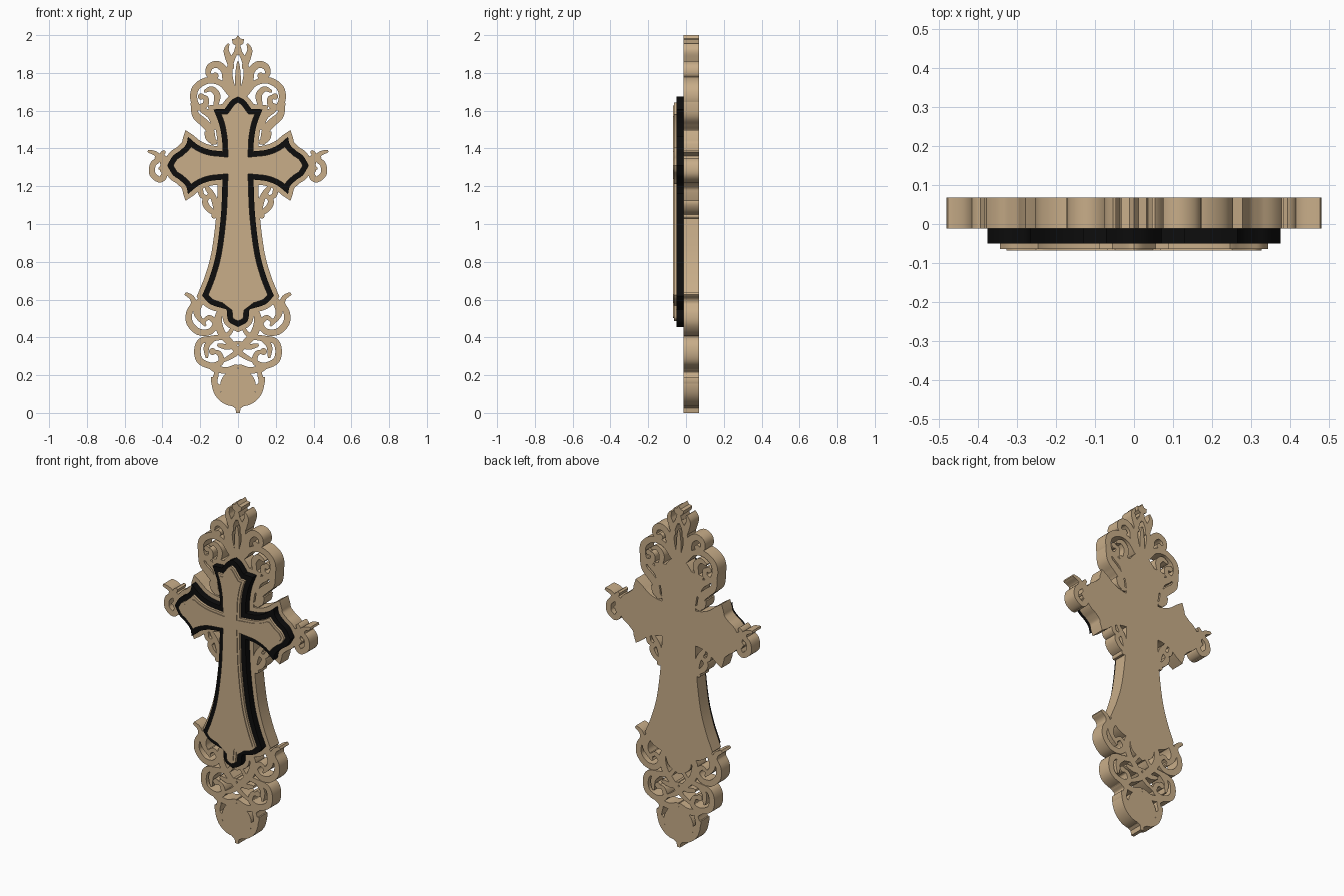
import bpy, bmesh, math
from mathutils import Vector as V
from mathutils.geometry import intersect_point_line

BACK, FACE = 0.068, -0.012


def material(name, rgb):
    m = bpy.data.materials.new(name)
    m.diffuse_color = (*rgb, 1)
    return m


TAN = material("wood", (0.58, 0.42, 0.25))
BLACK = material("black", (0.004, 0.004, 0.004))


def spline(pts, n=6):
    """Catmull-Rom samples through the points."""
    p = [V(q) for q in pts]
    p = [2 * p[0] - p[1]] + p + [2 * p[-1] - p[-2]]
    out = []
    for a, b, c, d in zip(p, p[1:], p[2:], p[3:]):
        for i in range(n):
            t = i / n
            out.append(0.5 * (2 * b + (c - a) * t + (2 * a - 5 * b + 4 * c - d) * t * t
                              + (3 * b - a - 3 * c + d) * t ** 3))
    return out + [p[-2]]


def prism(bm, outline, y0, y1):
    f = [bm.verts.new((p[0], y0, p[1])) for p in outline]
    b = [bm.verts.new((p[0], y1, p[1])) for p in outline]
    bm.faces.new(f)
    bm.faces.new(b[::-1])
    for i in range(len(f)):
        j = (i + 1) % len(f)
        bm.faces.new((f[j], f[i], b[i], b[j]))


def ribbon(bm, pts, w0, w1, bulb=0):
    """Scroll of swelling width, with an optional round end."""
    path = spline(pts)
    n = len(path) - 1
    rows = []
    for i, p in enumerate(path):
        d = (path[min(i + 1, n)] - path[max(i - 1, 0)]).normalized()
        t = i / n
        w = (w0 + (w1 - w0) * t) * (0.4 + 0.6 * math.sqrt(max(0, math.sin(math.pi * t)))) / 2
        s = V((-d.y, d.x)) * w
        a, b = p + s, p - s
        rows.append([bm.verts.new((q.x, y, q.y)) for q, y in
                     ((a, FACE), (b, FACE), (b, BACK), (a, BACK))])
    for r, s in zip(rows, rows[1:]):
        for k in range(4):
            m = (k + 1) % 4
            bm.faces.new((r[k], r[m], s[m], s[k]))
    bm.faces.new(rows[0][::-1])
    bm.faces.new(rows[-1])
    if bulb:
        disc(bm, path[-1], bulb, 16)


def disc(bm, c, r, n=40):
    prism(bm, [(c[0] + r * math.cos(2 * math.pi * i / n),
                c[1] + r * math.sin(2 * math.pi * i / n)) for i in range(n)], FACE, BACK)


def finish(bm, name, mat, mirror=False):
    bmesh.ops.recalc_face_normals(bm, faces=bm.faces)
    me = bpy.data.meshes.new(name)
    bm.to_mesh(me)
    bm.free()
    ob = bpy.data.objects.new(name, me)
    bpy.context.collection.objects.link(ob)
    me.materials.append(mat)
    if mirror:
        ob.modifiers.new("mirror", 'MIRROR')
    bpy.ops.object.select_all(action='DESELECT')
    ob.select_set(True)
    bpy.context.view_layer.objects.active = ob
    bpy.ops.object.shade_smooth_by_angle(angle=math.radians(30))
    return ob


def offset(poly, d):
    """Mitred outline offset; points that fold back are dropped."""
    n, out = len(poly), []
    for i, p in enumerate(poly):
        a, b = (p - poly[i - 1]).normalized(), (poly[(i + 1) % n] - p).normalized()
        na, nb = V((-a.y, a.x)), V((-b.y, b.x))
        m = (na + nb).normalized()
        k = 1 / max(0.2, m.dot(na))
        q = p + m * d * (min(k, 1.5) if d > 0 else k)
        near = 9
        for j in range(n):
            s, e = poly[j - 1], poly[j]
            h, t = intersect_point_line(q, s, e)
            h = s.lerp(e, min(1, max(0, t)))
            near = min(near, (q.to_2d() - h.to_2d()).length)
        if near > abs(d) * 0.97:
            out.append(q)
    return out


# Flared cross outline: right half from the top, smooth runs between corners
arm = [[(0.082, 1.385), (0.15, 1.393), (0.21, 1.417), (0.265, 1.462)],
       [(0.265, 1.462), (0.275, 1.42), (0.31, 1.385)],
       [(0.31, 1.385), (0.345, 1.36), (0.375, 1.31)]]
runs = [[(0, 1.675), (0.035, 1.655), (0.07, 1.61)],
        [(0.07, 1.61), (0.13, 1.607)],
        [(0.13, 1.607), (0.1, 1.53), (0.085, 1.45), (0.082, 1.385)]] + arm
runs += [[(x, 2.62 - z) for x, z in r[::-1]] for r in arm[::-1]]
runs += [[(0.082, 1.235), (0.09, 1.05), (0.115, 0.85), (0.15, 0.72), (0.19, 0.62)],
         [(0.19, 0.62), (0.145, 0.575), (0.06, 0.548)],
         [(0.06, 0.548), (0.05, 0.485), (0, 0.455)]]
half = [p for r in runs for p in spline(r, 4)[:-1]] + [V((0, 0.455))]
cross = half + [V((-p.x, p.y)) for p in half[-2:0:-1]]

# Stacked cross layers, back to front
for name, d, y0, y1, mat in (("back_cross", 0.025, FACE, BACK, TAN),
                             ("black_cross", 0, -0.05, 0.06, BLACK),
                             ("front_cross", -0.028, -0.064, -0.045, TAN),
                             ("front_panel", -0.042, -0.068, -0.06, TAN)):
    bm = bmesh.new()
    prism(bm, offset(cross, d) if d else cross, y0, y1)
    finish(bm, name, mat)

# Scrolls of the right side: points, start width, end width, end bulb radius
top = [([(0, 1.93), (0.035, 1.86), (0.045, 1.79), (0.03, 1.72), (0.01, 1.66)], .03, .035, 0),
       ([(0, 1.86), (0, 1.78), (0, 1.66)], .02, .04, 0),
       ([(0.03, 1.82), (0.05, 1.88), (0.062, 1.92), (0.05, 1.955)], .045, .02, 0),
       ([(0.02, 1.68), (0.06, 1.74), (0.07, 1.81), (0.11, 1.845), (0.15, 1.83),
         (0.155, 1.79), (0.12, 1.785)], .045, .03, .017),
       ([(0.04, 1.68), (0.09, 1.745), (0.16, 1.76), (0.22, 1.725), (0.235, 1.67),
         (0.215, 1.62), (0.175, 1.63), (0.17, 1.665), (0.195, 1.675)], .04, .035, .017),
       ([(0.12, 1.62), (0.11, 1.68), (0.14, 1.715), (0.18, 1.7)], .04, .025, 0),
       ([(0.24, 1.66), (0.225, 1.58), (0.185, 1.54), (0.15, 1.5), (0.13, 1.42)], .04, .05, 0),
       ([(0.2, 1.61), (0.14, 1.57), (0.12, 1.5)], .04, .04, 0),
       ([(0.11, 1.43), (0.155, 1.45), (0.175, 1.49)], .04, .015, 0)]
side = [([(0.478, 1.387), (0.435, 1.372), (0.42, 1.345), (0.45, 1.315), (0.453, 1.265),
          (0.415, 1.235), (0.388, 1.255), (0.4, 1.285)], .03, .035, .014),
        ([(0.36, 1.32), (0.395, 1.345), (0.44, 1.355)], .04, .04, 0),
        ([(0.388, 1.388), (0.405, 1.36), (0.4, 1.31), (0.42, 1.29)], .03, .02, 0),
        ([(0.36, 1.3), (0.39, 1.26), (0.42, 1.222)], .04, .025, 0)]
under = [([(0.1, 0.98), (0.115, 1.07), (0.13, 1.14), (0.17, 1.2)], .02, .04, 0),
         ([(0.11, 1.05), (0.155, 1.08), (0.175, 1.12), (0.15, 1.15)], .035, .03, .014),
         ([(0.14, 1.14), (0.19, 1.15), (0.2, 1.2)], .02, .035, 0),
         ([(0.105, 1.08), (0.125, 1.05), (0.13, 1.03)], .03, .025, 0)]
base = [([(0.28, 0.633), (0.245, 0.61), (0.235, 0.575), (0.258, 0.53), (0.255, 0.475),
          (0.21, 0.43), (0.15, 0.43), (0.12, 0.47), (0.15, 0.505), (0.185, 0.485)],
         .035, .035, .016),
        ([(0.17, 0.62), (0.21, 0.575), (0.215, 0.52), (0.17, 0.46)], .055, .025, 0),
        ([(0.08, 0.56), (0.105, 0.5), (0.09, 0.43), (0.04, 0.37), (-0.02, 0.31),
          (-0.09, 0.27)], .05, .03, 0),
        ([(0.02, 0.46), (0.06, 0.41), (0.13, 0.395), (0.195, 0.38), (0.215, 0.33),
          (0.2, 0.275), (0.14, 0.25), (0.09, 0.27), (0.1, 0.315), (0.135, 0.325)],
         .035, .035, .018),
        ([(0.12, 0.4), (0.165, 0.355), (0.165, 0.29)], .035, .025, 0),
        ([(0, 0.25), (0.06, 0.225), (0.13, 0.24), (0.19, 0.27)], .04, .03, 0),
        ([(0, 0.375), (0.05, 0.35), (0.11, 0.36)], .03, .03, 0),
        ([(0.15, 0.24), (0.115, 0.215), (0.125, 0.16), (0.105, 0.1), (0.06, 0.06),
          (0, 0.045)], .025, .04, 0),
        ([(0.085, 0.12), (0.125, 0.155), (0.14, 0.19)], .04, .015, 0)]
for name, strokes in (("top_scrolls", top), ("arm_scrolls", side),
                      ("under_arm_scrolls", under), ("base_scrolls", base)):
    bm = bmesh.new()
    for pts, w0, w1, bulb in strokes:
        ribbon(bm, pts, w0, w1, bulb)
    finish(bm, name, TAN, True)

# Round boss, top finial and bottom drop
bm = bmesh.new()
disc(bm, (0, 0.14), 0.095)
finish(bm, "base_boss", TAN)
for name, pts in (("top_finial", [(0, 2.0), (0.012, 1.982), (0.032, 1.978), (0.028, 1.955),
                                  (0.012, 1.945), (0.02, 1.92), (0, 1.89)]),
                  ("bottom_drop", [(0, 0.065), (0.035, 0.055), (0.03, 0.035),
                                   (0.014, 0.025), (0.01, 0.0), (0, 0.0)])):
    bm = bmesh.new()
    prism(bm, pts + [(-x, z) for x, z in pts[::-1] if x], FACE, BACK)
    finish(bm, name, TAN)
